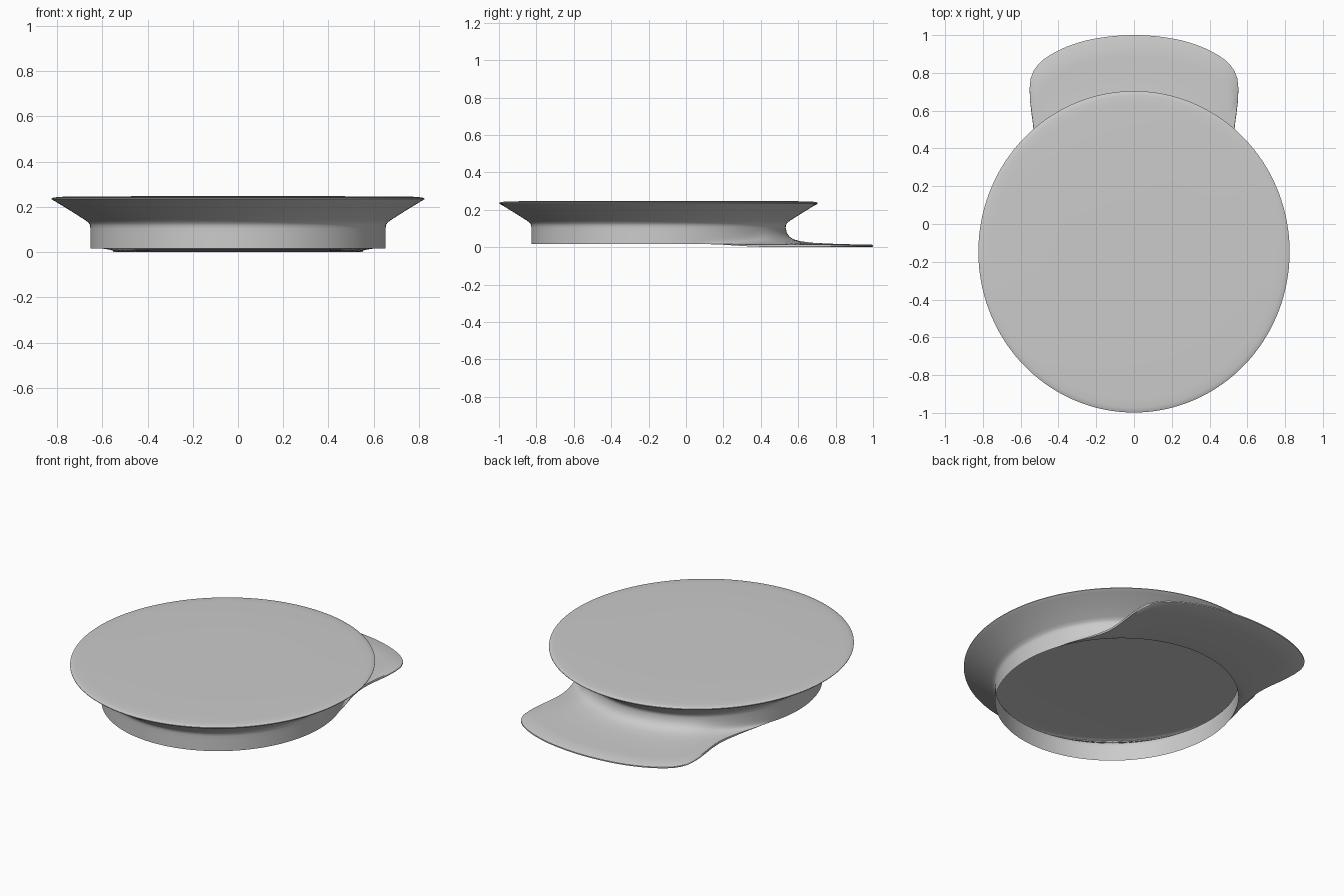
import bpy, bmesh, math

if "Cube" in bpy.data.objects:
    bpy.data.objects.remove(bpy.data.objects["Cube"])

SEG = 192                       # points around the cap
CY, A, B = -0.147, 0.653, 0.68  # band centre and half-widths
Z0 = 0.016                      # lower edge of the band

# visor reach as a multiple of the band radius, by angle (90 = tip)
VISOR = [(18, 1.0), (25, 1.015), (36, 1.06), (44.6, 1.145), (49.8, 1.264),
         (55.8, 1.506), (58, 1.585), (61.4, 1.647), (66.6, 1.678),
         (74.9, 1.69), (82.1, 1.688), (90, 1.687)]


def visor_scale(deg):
    """Smooth interpolation of the visor outline."""
    if deg <= VISOR[0][0]:
        return 1.0
    n = len(VISOR)

    def slope(i):
        if i in (0, n - 1):
            return 0.0
        (x0, y0), (x1, y1) = VISOR[i - 1], VISOR[i + 1]
        return (y1 - y0) / (x1 - x0)
    for i in range(n - 1):
        (x0, y0), (x1, y1) = VISOR[i], VISOR[i + 1]
        if deg <= x1 + 1e-6:
            h = x1 - x0
            t = (deg - x0) / h
            return ((2*t**3 - 3*t*t + 1) * y0 + (t**3 - 2*t*t + t) * h * slope(i)
                    + (3*t*t - 2*t**3) * y1 + (t**3 - t*t) * h * slope(i + 1))
    return VISOR[-1][1]


# rings of the visor: (fraction of reach, z on plain band, z on visor)
BRIM = [(0, Z0, Z0), (.12, Z0, .010), (.35, Z0, .005), (.7, Z0, .002),
        (.985, Z0, .001), (1, Z0, .004), (1, Z0, .011), (.985, .017, .014),
        (.75, .018, .0155), (.5, .021, .019), (.3, .025, .024),
        (.165, .033, .032), (.09, .043, .042), (.043, .057, .056),
        (.013, .08, .078)]
# rings of the band, flare and crown: (outward offset, z)
CROWN = [(0, .105), (.001, .118), (.007, .129), (.022, .141), (.09, .184),
         (.152, .222), (.166, .2295), (.171, .2335), (.171, .237), (.164, .2405),
         (.145, .2435), (.10, .2455), (-.25, .247)]

bm = bmesh.new()
angles = [2 * math.pi * i / SEG for i in range(SEG)]
rings = []
for f, z0, z1 in BRIM:
    ring = []
    for p in angles:
        deg = math.degrees(math.asin(max(-1, min(1, math.sin(p)))))
        s = 1 + (visor_scale(deg) - 1) * f
        k = max(0, min(1, (deg - 22) / 27))
        k = k * k * (3 - 2 * k)
        ring.append(bm.verts.new((A * s * math.cos(p), CY + B * s * math.sin(p),
                                  z0 + (z1 - z0) * k)))
    rings.append(ring)
for d, z in CROWN:
    rings.append([bm.verts.new(((A + d) * math.cos(p), CY + (B + d) * math.sin(p), z))
                  for p in angles])

# skin between rings, then close the crown; the underside stays open and hollow
for r0, r1 in zip(rings, rings[1:]):
    for i in range(SEG):
        j = (i + 1) % SEG
        bm.faces.new((r0[i], r0[j], r1[j], r1[i]))
c = bm.verts.new((0, CY, .2475))
for i in range(SEG):
    bm.faces.new((rings[-1][i], rings[-1][(i + 1) % SEG], c))
bmesh.ops.remove_doubles(bm, verts=bm.verts, dist=1e-4)
bmesh.ops.recalc_face_normals(bm, faces=bm.faces)

mesh = bpy.data.meshes.new("peaked_cap")
bm.to_mesh(mesh)
bm.free()
cap = bpy.data.objects.new("peaked_cap", mesh)
bpy.context.collection.objects.link(cap)
bpy.context.view_layer.objects.active = cap
cap.select_set(True)
bpy.ops.object.shade_smooth_by_angle(angle=math.radians(50))
